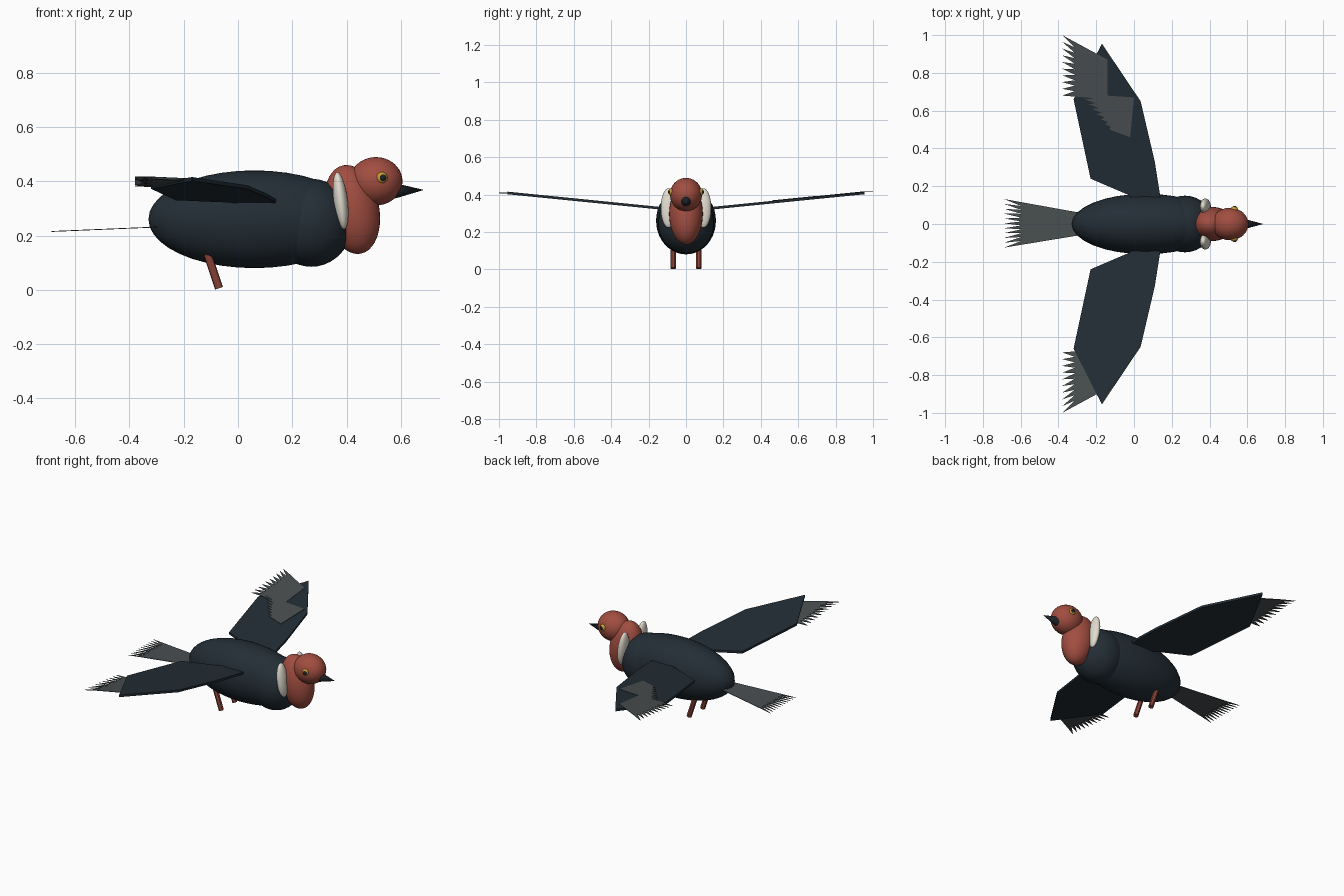
import bpy
from math import pi
from mathutils import Vector

if "Cube" in bpy.data.objects:
    bpy.data.objects.remove(bpy.data.objects["Cube"])


def material(name, rgb):
    m = bpy.data.materials.new(name)
    m.diffuse_color = (*rgb, 1)
    m.use_nodes = True
    m.node_tree.nodes["Principled BSDF"].inputs["Base Color"].default_value = m.diffuse_color
    return m


NAVY = material("dark slate plumage", (0.017, 0.027, 0.037))
RED = material("rusty red", (0.36, 0.075, 0.052))
LEG = material("leg brown red", (0.25, 0.055, 0.04))
WHITE = material("cream white", (0.75, 0.71, 0.62))
GREY = material("feather grey", (0.068, 0.078, 0.082))
YELLOW = material("eye yellow", (0.6, 0.33, 0.03))
BLACK = material("beak black", (0.012, 0.016, 0.02))


def ellipsoid(name, loc, radii, mat, tilt=0, segments=32, rings=20):
    bpy.ops.mesh.primitive_uv_sphere_add(segments=segments, ring_count=rings, radius=1,
                                         location=loc, rotation=(0, tilt, 0))
    ob = bpy.context.object
    ob.name = name
    ob.scale = radii
    ob.data.materials.append(mat)
    bpy.ops.object.shade_smooth()
    return ob


def cone(name, a, b, r1, r2, mat, sides):
    a, b = Vector(a), Vector(b)
    bpy.ops.mesh.primitive_cone_add(vertices=sides, radius1=r1, radius2=r2,
                                    depth=(b - a).length, location=(a + b) / 2)
    ob = bpy.context.object
    ob.name = name
    ob.rotation_euler = (b - a).to_track_quat('Z', 'Y').to_euler()
    ob.data.materials.append(mat)
    bpy.ops.object.shade_smooth_by_angle()


def sheet(name, verts, faces, thick, mat):
    """Thin flat part whose given points are its upper surface."""
    me = bpy.data.meshes.new(name)
    n = len(verts)
    low = [(x, y, z - thick) for x, y, z in verts]
    polys = [tuple(f) for f in faces] + [tuple(i + n for i in reversed(f)) for f in faces]
    edges = {(f[i], f[(i + 1) % len(f)]) for f in faces for i in range(len(f))}
    polys += [(b, a, a + n, b + n) for a, b in edges if (b, a) not in edges]
    me.from_pydata(list(verts) + low, [], polys)
    me.materials.append(mat)
    ob = bpy.data.objects.new(name, me)
    bpy.context.collection.objects.link(ob)
    # point every face outwards
    bpy.context.view_layer.objects.active = ob
    bpy.ops.object.select_all(action='DESELECT')
    ob.select_set(True)
    bpy.ops.object.mode_set(mode='EDIT')
    bpy.ops.mesh.select_all(action='SELECT')
    bpy.ops.mesh.normals_make_consistent(inside=False)
    bpy.ops.object.mode_set(mode='OBJECT')


def feather_fan(name, base, tips, count, notch, height, thick=0.003):
    """Row of pointed feathers between a base line and a tip line."""
    b0, b1, t0, t1 = (Vector(p) for p in (*base, *tips))
    verts, faces = [], []
    for i in range(count + 1):
        b, t = b0.lerp(b1, i / count), t0.lerp(t1, i / count)
        verts += [b, b.lerp(t, notch)]
    for i in range(count):
        k = 2 * i
        faces.append((k, k + 1, k + 3, k + 2))
        faces.append((k + 1, len(verts), k + 3))
        verts.append(t0.lerp(t1, i / (count - 1)))
    sheet(name, [(v.x, v.y, height(v.x, v.y)) for v in verts], faces, thick, GREY)


def wing_z(x, y):
    return 0.334 + 0.1 * (abs(y) - 0.14)


# Body, breast and head
ellipsoid("body", (0.06, 0, 0.26), (0.39, 0.16, 0.18), NAVY)
ellipsoid("chest", (0.27, 0, 0.247), (0.152, 0.15, 0.162), NAVY)
ellipsoid("breast", (0.42, 0, 0.296), (0.1, 0.09, 0.166), RED, -0.2)
ellipsoid("head", (0.508, 0, 0.4), (0.098, 0.086, 0.089), RED)
cone("beak", (0.58, 0, 0.365), (0.685, 0, 0.368), 0.028, 0, BLACK, 16)

# Tail fan
feather_fan("tail", ((-0.26, 0.055), (-0.26, -0.055)), ((-0.687, 0.132), (-0.687, -0.125)),
            11, 0.79, lambda x, y: 0.234 + 0.042 * (x + 0.27))

for s, side in ((1, "left"), (-1, "right")):
    # Cheek patch, eye and leg
    ellipsoid(side + "_neck_patch", (0.378, s * 0.093, 0.328), (0.026, 0.042, 0.106), WHITE, -0.12)
    ellipsoid(side + "_eye_ring", (0.53, s * 0.077, 0.413), (0.021, 0.016, 0.021), YELLOW, 0, 16, 10)
    ellipsoid(side + "_pupil", (0.533, s * 0.084, 0.413), (0.014, 0.012, 0.014), BLACK, 0, 16, 10)
    cone(side + "_leg", (-0.115, s * 0.068, 0.14), (-0.07, s * 0.068, 0.006), 0.015, 0.015, LEG, 12)

    # Wing blade
    outline = [(0.14, 0.1), (0.14, 0.14), (0.11, 0.33), (0.035, 0.65), (-0.17, 0.955),
               (-0.32, 0.66), (-0.23, 0.24), (-0.02, 0.15), (-0.02, 0.1)]
    sheet(side + "_wing", [(x, s * y, wing_z(x, y)) for x, y in outline],
          [tuple(range(len(outline)))], 0.014, NAVY)

    # Flight feathers: above the left blade, within the right one
    lift = 0.002 if s > 0 else -0.005
    feather_fan(side + "_primary_feathers",
                ((-0.14, s * 0.87), (-0.14, s * 0.66)), ((-0.38, s * 1.0), (-0.38, s * 0.68)),
                10, 0.72, lambda x, y: wing_z(x, min(abs(y), 0.95)) + lift)
    feather_fan(side + "_secondary_feathers",
                ((0.0, s * 0.67), (-0.02, s * 0.46)), ((-0.29, s * 0.69), (-0.13, s * 0.5)),
                8, 0.8, lambda x, y: wing_z(x, y) + lift + 0.001)
